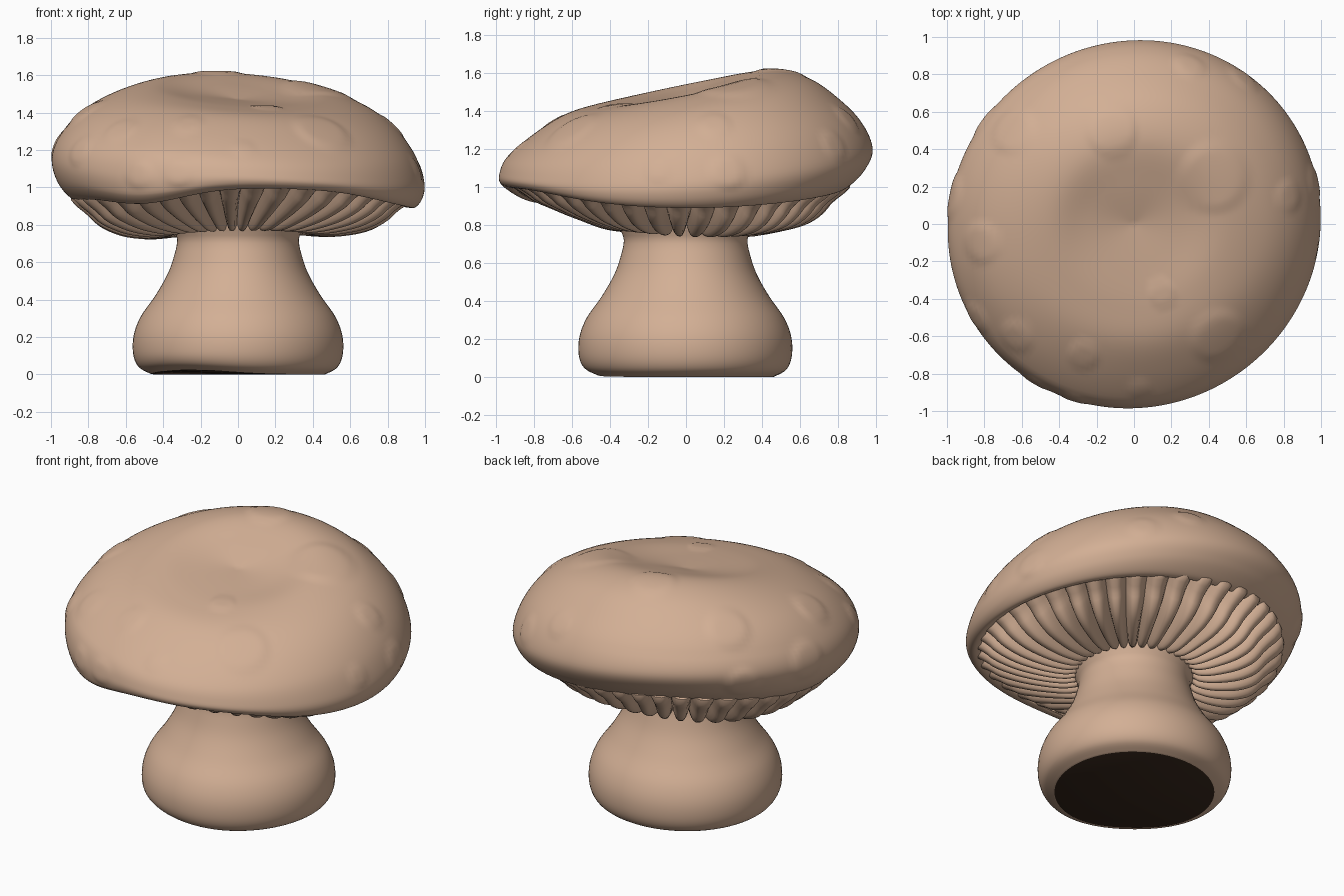
import bpy, bmesh, math
from mathutils import Vector
from mathutils.bvhtree import BVHTree

if "Cube" in bpy.data.objects:
    bpy.data.objects.remove(bpy.data.objects["Cube"])


def material(name, rgb):
    m = bpy.data.materials.new(name)
    m.diffuse_color = (*rgb, 1)
    m.use_nodes = True
    m.node_tree.nodes["Principled BSDF"].inputs["Base Color"].default_value = m.diffuse_color
    return m


tan = material("warm tan", (0.65, 0.43, 0.30))
dark = material("dark brown", (0.04, 0.021, 0.012))


def spline(pts, steps):
    """Smooth (r, z) curve through the points, with its station numbers."""
    out = []
    for i in range(len(pts) - 1):
        p0, p1 = pts[max(i - 1, 0)], pts[i]
        p2, p3 = pts[i + 1], pts[min(i + 2, len(pts) - 1)]
        for k in range(steps):
            t = k / steps
            p = [0.5 * (2 * b + (c - a) * t + (2 * a - 5 * b + 4 * c - d) * t * t
                        + (3 * b - a - 3 * c + d) * t ** 3)
                 for a, b, c, d in zip(p0, p1, p2, p3)]
            out.append((i + t, p[0], p[1]))
    out.append((len(pts) - 1, *pts[-1]))
    return out


def loft(name, right, back, left, front, n, steps, shape=None):
    """Revolve a profile that changes smoothly between four directions."""
    curves = [spline(p, steps) for p in (right, back, left, front)]
    bm = bmesh.new()
    rings = []
    for row in zip(*curves):
        ring = []
        for j in range(n):
            a = 2 * math.pi * j / n
            w = (0.25 + 0.5 * math.cos(a) + 0.25 * math.cos(2 * a),
                 0.25 + 0.5 * math.sin(a) - 0.25 * math.cos(2 * a),
                 0.25 - 0.5 * math.cos(a) + 0.25 * math.cos(2 * a),
                 0.25 - 0.5 * math.sin(a) - 0.25 * math.cos(2 * a))
            r = sum(k * q[1] for k, q in zip(w, row))
            z = sum(k * q[2] for k, q in zip(w, row))
            if shape:
                a, r, z = shape(row[0][0], a, r, z)
            ring.append(bm.verts.new((r * math.cos(a), r * math.sin(a), z)))
        rings.append(ring)
    for lo, hi in zip(rings, rings[1:]):
        for j in range(n):
            k = (j + 1) % n
            bm.faces.new((lo[j], lo[k], hi[k], hi[j]))
    bmesh.ops.remove_doubles(bm, verts=bm.verts, dist=0.0002)
    bmesh.ops.recalc_face_normals(bm, faces=bm.faces)
    me = bpy.data.meshes.new(name)
    bm.to_mesh(me)
    bm.free()
    ob = bpy.data.objects.new(name, me)
    bpy.context.collection.objects.link(ob)
    me.materials.append(tan)
    return ob


def smooth(ob, angle):
    bpy.ops.object.select_all(action='DESELECT')
    ob.select_set(True)
    bpy.context.view_layer.objects.active = ob
    bpy.ops.object.shade_smooth_by_angle(angle=math.radians(angle))


def bell(a, centre, width):
    d = (math.degrees(a) - centre + 180) % 360 - 180
    return math.exp(-(d / width) ** 2)


# Cap: lopsided dome with a hollow on top, a rolled lip and a wavy edge
def cap_shape(s, a, r, z):
    low = min(max((s - 5) / 2, 0), 1) * (1 if s < 11 else 0)
    z += low * (0.015 * bell(a, 305, 22) - 0.065 * bell(a, 238, 21)
                + 0.055 * bell(a, 130, 45))
    return a, r * (1 + 0.017 * math.sin(2 * a)), z


inner = [(0.4, 1.12), (0, 1.12)]
cap = loft(
    "cap",
    [(0, 1.47), (.25, 1.47), (.48, 1.48), (.68, 1.42), (.83, 1.32), (.94, 1.18),
     (.995, 1.03), (.985, .94), (.94, .89), (.89, .91), (.85, .96)] + inner,
    [(0, 1.47), (.22, 1.55), (.45, 1.61), (.65, 1.57), (.82, 1.45), (.93, 1.33),
     (.982, 1.19), (.945, 1.08), (.87, 1.0), (.82, .975), (.80, 1.01)] + inner,
    [(0, 1.47), (.25, 1.51), (.45, 1.54), (.65, 1.5), (.83, 1.41), (.95, 1.28),
     (.995, 1.15), (.965, 1.02), (.89, .93), (.83, .93), (.81, .97)] + inner,
    [(0, 1.47), (.25, 1.45), (.45, 1.425), (.63, 1.38), (.8, 1.275), (.94, 1.155),
     (.982, 1.07), (.977, 1.025), (.94, 1.0), (.9, 1.0), (.87, 1.04)] + inner,
    220, 6, cap_shape)

# Warts: low flat swellings, found by casting rays onto the cap
tree = BVHTree.FromObject(cap, bpy.context.evaluated_depsgraph_get())
warts = [((x, y, 3), (0, 0, -1), r) for x, y, r in (
    (.43, .25, .22), (.45, -.6, .18), (-.27, -.7, .1), (-.63, -.6, .11),
    (.15, -.37, .09), (.03, -.88, .07), (.83, .15, .1), (-.12, .5, .16),
    (-.65, .5, .15), (-.82, -.1, .13), (.3, .85, .1))]
warts += [((x, -3, z), (0, 1, 0), r) for x, z, r in (
    (-.53, 1.07, .09), (-.32, 1.08, .09))]
warts += [((3, y, z), (-1, 0, 0), r) for y, z, r in (
    (.22, 1.08, .11), (-.15, 1.09, .08), (.78, 1.22, .1))]
warts += [((-3, y, z), (1, 0, 0), r) for y, z, r in (
    (.55, 1.15, .12), (.15, 1.2, .14), (-.5, 1.2, .1))]
hits = []
for start, way, r in warts:
    p = tree.ray_cast(Vector(start), Vector(way))[0]
    if p:
        hits.append((p, r))
moves = []
for v in cap.data.vertices:
    h = 0
    for p, r in hits:
        t = 1 - (v.co - p).length / r
        if t > 0:
            t = min(t * 2.5, 1)
            h = max(h, min(0.07 * r, 0.009) * t * t * (3 - 2 * t))
    moves.append(v.co + v.normal * h)
for v, co in zip(cap.data.vertices, moves):
    v.co = co
smooth(cap, 60)

# Gills: plump ribs with sharp valleys between them
GILLS = 40


def gill_shape(s, a, r, z):
    z += 0.05 * bell(a, 130, 45) * max(0, 1 - abs(s - 1) / 1.5)
    t = (s - 1) / 5
    if not 0 < t < 1:
        return a, r, z
    depth = 0.085 * math.sin(math.pi * t) ** 0.5
    valley = (1 - abs(math.sin(a * GILLS / 2))) ** 1.5 * depth
    lean = 0.75 * (1 - t) ** 2
    twist = 0.08 * (r - 0.35) + 0.015 * math.sin(5 * a)
    return a + twist, r - valley * lean, z + valley


gills = loft(
    "gills",
    [(0, 1.08), (.88, .98), (.84, .86), (.72, .775), (.55, .74), (.4, .745), (.3, .78), (0, .8)],
    [(0, 1.08), (.82, 1.03), (.76, .9), (.65, .81), (.5, .765), (.4, .755), (.3, .78), (0, .8)],
    [(0, 1.08), (.85, .98), (.79, .83), (.65, .75), (.5, .725), (.38, .735), (.3, .77), (0, .8)],
    [(0, 1.08), (.89, 1.06), (.84, .95), (.7, .88), (.55, .82), (.42, .775), (.3, .77), (0, .8)],
    GILLS * 10, 5, gill_shape)
smooth(gills, 50)


# Stem: narrow neck swelling to a bulbous foot, with a slightly uneven base
def stem_shape(s, a, r, z):
    low = max(0, 1 - z / 0.12)
    lift = 0.004 + 0.026 * bell(a, 235, 38)
    return a, r * (1 + 0.006 * math.sin(3 * a)), z + low * lift


profile = [(0, .86), (.33, .84), (.325, .72), (.34, .64), (.375, .54), (.44, .425),
           (.52, .31), (.558, .21), (.56, .11), (.53, .04), (.465, .003)]
stem = loft("stem", profile, profile, profile, profile, 72, 5, stem_shape)

# Cut end of the stem, closed with one dark face
bm = bmesh.new()
bm.from_mesh(stem.data)
edges = [e for e in bm.edges if e.is_boundary]
filled = bmesh.ops.holes_fill(bm, edges=edges, sides=0)["faces"]
bmesh.ops.recalc_face_normals(bm, faces=bm.faces)
for f in filled:
    f.material_index = 1
zmin = min(v.co.z for v in bm.verts)
for v in bm.verts:
    v.co.z -= zmin * max(0, 1 - v.co.z / 0.3)
bm.to_mesh(stem.data)
bm.free()
stem.data.materials.append(dark)
smooth(stem, 35)
